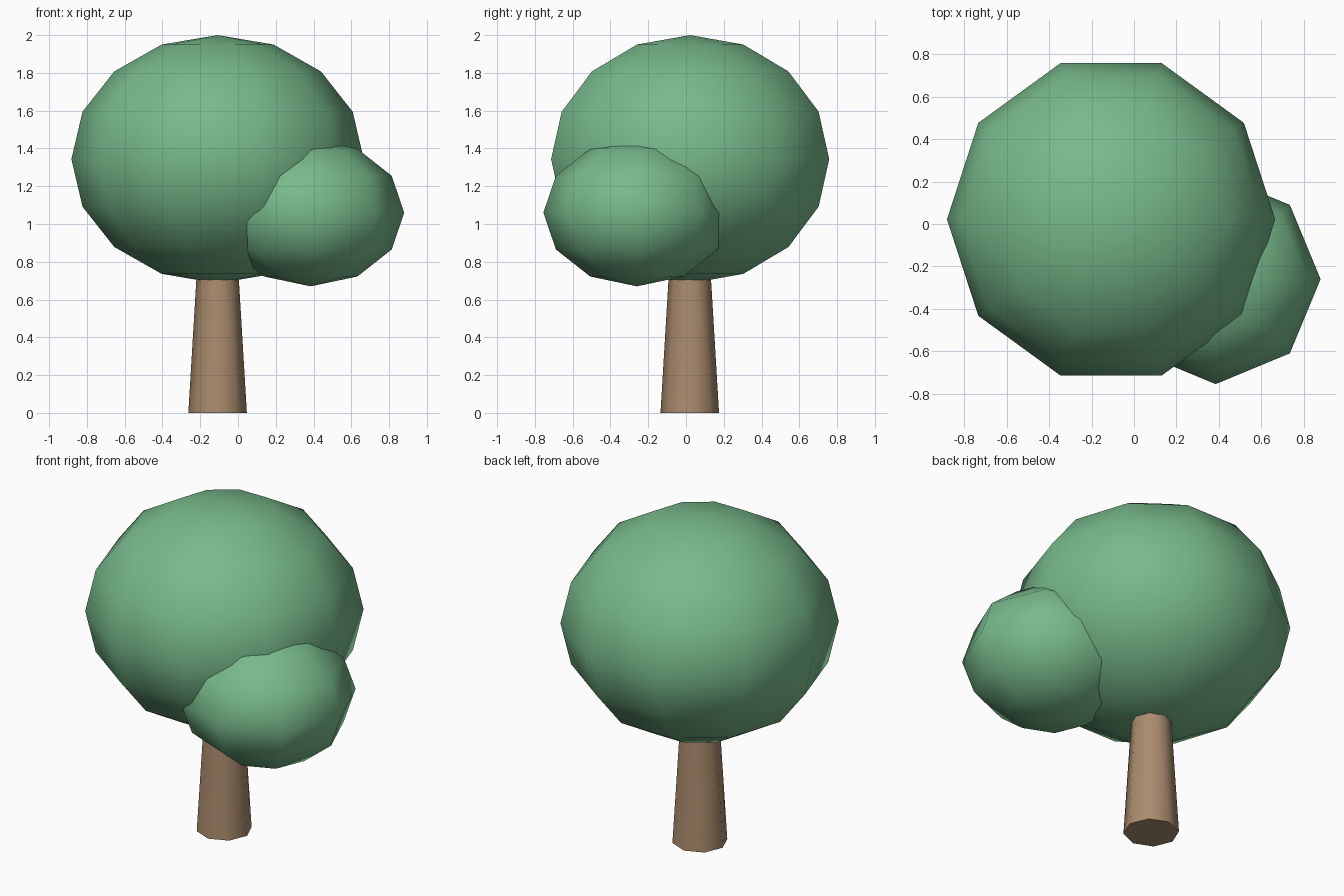
import bpy
import bmesh
from math import radians
from mathutils import Matrix

cube = bpy.data.objects.get("Cube")
if cube:
    bpy.data.objects.remove(cube, do_unlink=True)


def make_material(name, rgb):
    mat = bpy.data.materials.new(name)
    mat.use_nodes = True
    color = (*rgb, 1.0)
    mat.diffuse_color = color
    mat.node_tree.nodes["Principled BSDF"].inputs["Base Color"].default_value = color
    return mat


def add_object(name, bm, mat, location):
    mesh = bpy.data.meshes.new(name)
    bm.normal_update()
    # Round the sides, keep flat end caps crisp
    for face in bm.faces:
        face.smooth = True
    for edge in bm.edges:
        edge.smooth = edge.calc_face_angle(0) < radians(60)
    bm.to_mesh(mesh)
    bm.free()
    mesh.materials.append(mat)
    obj = bpy.data.objects.new(name, mesh)
    obj.location = location
    bpy.context.collection.objects.link(obj)
    return obj


def add_foliage(name, segments, rings, radius, half_height, location):
    bm = bmesh.new()
    bmesh.ops.create_uvsphere(bm, u_segments=segments, v_segments=rings, radius=1)
    # Put a corner of each ring on the x axis, then flatten
    bmesh.ops.rotate(bm, verts=bm.verts, matrix=Matrix.Rotation(radians(90), 3, "Z"))
    bmesh.ops.scale(bm, verts=bm.verts, vec=(radius, radius, half_height))
    return add_object(name, bm, leaf_green, location)


leaf_green = make_material("leaf green", (0.187, 0.49, 0.258))
bark_brown = make_material("bark brown", (0.40, 0.26, 0.155))

# Tapered eight-sided trunk, reaching up into the crown
trunk_height = 1.0
bm = bmesh.new()
bmesh.ops.create_cone(bm, cap_ends=True, segments=8, radius1=0.155,
                      radius2=0.095, depth=trunk_height)
bmesh.ops.rotate(bm, verts=bm.verts, matrix=Matrix.Rotation(radians(90), 3, "Z"))
add_object("trunk", bm, bark_brown, (-0.108, 0.02, trunk_height / 2))

# Main crown and the smaller clump at its front left
add_foliage("large_crown", 10, 8, 0.774, 0.657, (-0.108, 0.022, 1.343))
add_foliage("small_crown", 8, 6, 0.495, 0.39, (0.385, -0.26, 1.06))
